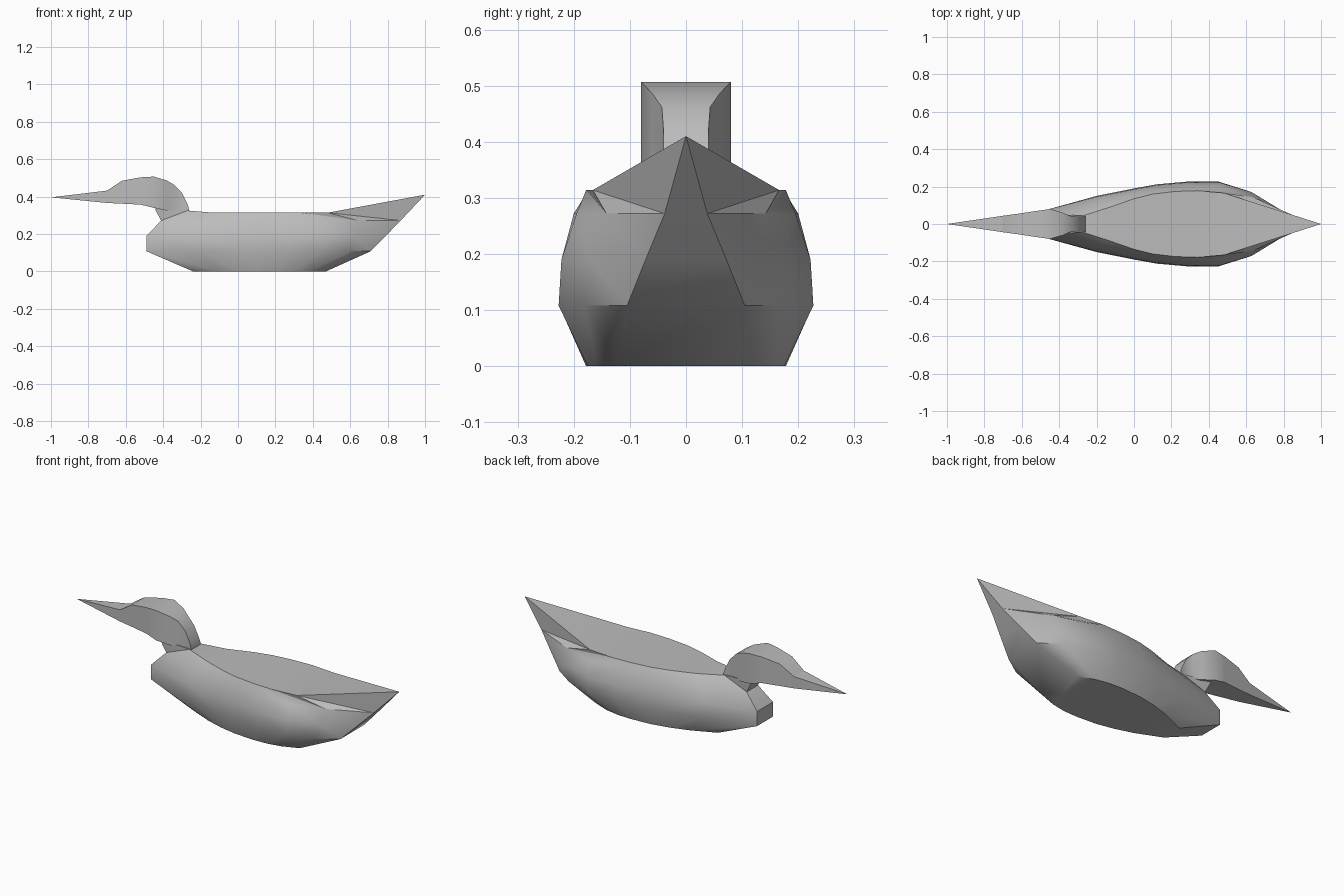
import bpy
import bmesh
import math

if "Cube" in bpy.data.objects:
    bpy.data.objects.remove(bpy.data.objects["Cube"], do_unlink=True)

# One plain colour for the whole bird
grey = bpy.data.materials.new("plain grey")
grey.use_nodes = True
colour = (0.5, 0.5, 0.5, 1)
grey.diffuse_color = colour
grey.node_tree.nodes["Principled BSDF"].inputs["Base Color"].default_value = colour


def finish(name, bm, angle):
    """Clean a bmesh, turn it into an object and shade it."""
    bmesh.ops.remove_doubles(bm, verts=bm.verts, dist=0.0001)
    bmesh.ops.dissolve_degenerate(bm, edges=bm.edges, dist=0.0001)
    bmesh.ops.recalc_face_normals(bm, faces=bm.faces)
    mesh = bpy.data.meshes.new(name)
    bm.to_mesh(mesh)
    bm.free()
    mesh.materials.append(grey)
    obj = bpy.data.objects.new(name, mesh)
    bpy.context.collection.objects.link(obj)
    bpy.ops.object.select_all(action="DESELECT")
    obj.select_set(True)
    bpy.context.view_layer.objects.active = obj
    bpy.ops.object.shade_smooth_by_angle(angle=math.radians(angle))
    return obj


def symmetric_shell(name, rails, angle):
    """Skin rails, ordered from bottom to top, on both sides and close the shell."""
    bm = bmesh.new()
    sides = [[[bm.verts.new((x, side * y, z)) for x, y, z in rail] for rail in rails]
             for side in (-1, 1)]
    count = len(rails[0])
    for grid in sides:
        for lower, upper in zip(grid, grid[1:]):
            for i in range(count - 1):
                bm.faces.new((upper[i], upper[i + 1], lower[i + 1]))
                bm.faces.new((upper[i], lower[i + 1], lower[i]))
    right, left = sides
    # Flat bottom and top
    for k in (0, -1):
        for i in range(count - 1):
            bm.faces.new((right[k][i], right[k][i + 1], left[k][i + 1], left[k][i]))
    # Front and rear strips
    for i in (0, -1):
        for k in range(len(rails) - 1):
            bm.faces.new((right[k][i], right[k + 1][i], left[k + 1][i], left[k][i]))
    return finish(name, bm, angle)


def level(z, points):
    return [(x, y, z) for x, y in points]


# Body: horizontal rails from chest to stern, the top one being the deck edge
keel = level(0, [(-.24, .06), (-.1, .12), (0, .15), (.1, .17),
                 (.22, .178), (.3, .175), (.38, .16), (.47, .125)])
bilge = level(.108, [(-.49, .07), (-.2, .15), (0, .19), (.12, .212),
                     (.28, .226), (.45, .227), (.6, .18), (.71, .105)])
flank = level(.19, [(-.49, .07), (-.2, .145), (0, .185), (.12, .207),
                    (.28, .222), (.46, .222), (.63, .17), (.79, .072)])
shoulder = level(.272, [(-.41, .05), (-.18, .115), (0, .165), (.12, .187),
                        (.28, .2), (.46, .195), (.64, .142), (.87, .038)])
deck = level(.314, [(-.27, .045), (-.13, .09), (0, .135), (.1, .16),
                    (.22, .174), (.34, .178), (.48, .166), (1, 0)])
deck[0] = (-.27, .045, .325)
deck[-1] = (1, 0, .41)
symmetric_shell("body", [keel, bilge, flank, shoulder, deck], 40)

# Head and bill: side profile as x, top, bottom and half width
profile = [(-1, .396, .396, 0), (-.7, .432, .366, .044), (-.62, .485, .362, .055),
           (-.52, .503, .357, .07), (-.45, .507, .34, .08), (-.38, .486, .325, .06),
           (-.34, .462, .322, .043), (-.3, .42, .32, .04), (-.27, .36, .319, .04),
           (-.26, .325, .315, .043)]
head_bottom = [(x, w, low) for x, top, low, w in profile]
head_top = [(x, w, top) for x, top, low, w in profile]
symmetric_shell("head_and_bill", [head_bottom, head_top], 25)

# Neck: short block joining the chest to the head
neck_bottom = [(-.41, .048, .268), (-.26, .043, .3)]
neck_top = [(-.445, .055, .337), (-.26, .043, .325)]
symmetric_shell("neck", [neck_bottom, neck_top], 25)
